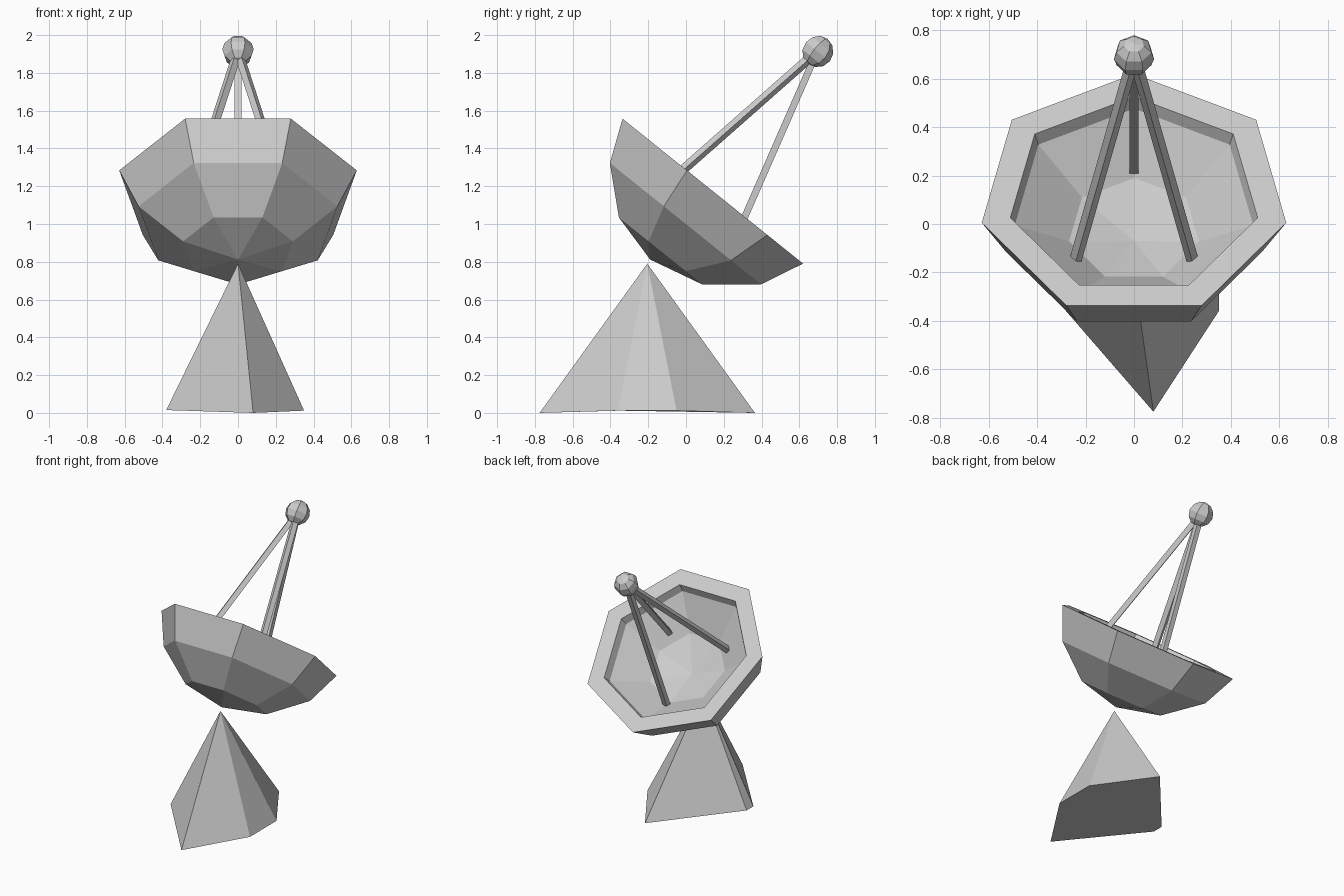
import bpy, bmesh, math
from mathutils import Vector, Matrix

if "Cube" in bpy.data.objects:
    bpy.data.objects.remove(bpy.data.objects["Cube"])

SIDES = 7
# Shared dish frame: local z is the dish axis, origin at the rim centre
DISH = Matrix.Translation((0, 0.117, 1.194)) @ Matrix.Rotation(math.radians(-38.75), 4, 'X')


def finish(name, bm, matrix=Matrix()):
    bmesh.ops.recalc_face_normals(bm, faces=bm.faces[:])
    mesh = bpy.data.meshes.new(name)
    bm.to_mesh(mesh)
    bm.free()
    ob = bpy.data.objects.new(name, mesh)
    bpy.context.collection.objects.link(ob)
    ob.matrix_world = matrix
    return ob


def lathe(name, profile, matrix):
    """Revolve (radius, height) points; radius 0 makes a pole."""
    bm = bmesh.new()
    rings = []
    for r, z in profile:
        if r == 0:
            rings.append([bm.verts.new((0, 0, z))] * SIDES)
        else:
            rings.append([bm.verts.new((r * math.sin(a), r * math.cos(a), z))
                          for a in (2 * math.pi * i / SIDES for i in range(SIDES))])
    for lo, hi in zip(rings, rings[1:]):
        for i in range(SIDES):
            j = (i + 1) % SIDES
            bm.faces.new(list(dict.fromkeys((lo[i], lo[j], hi[j], hi[i]))))
    return finish(name, bm, matrix)


# Thick dish bowl: outside, flat rim, inside
lathe("dish", [(0, -0.49), (0.298, -0.42), (0.54, -0.225), (0.645, 0),
               (0.524, 0), (0.505, -0.055), (0.275, -0.226), (0, -0.30)], DISH)

# Receiver ball on the dish axis
FEED = Vector((0, 0, 0.924))
R = 0.085
ball = [(R * math.sin(math.pi * k / 6) if 0 < k < 6 else 0, -R * math.cos(math.pi * k / 6))
        for k in range(7)]
lathe("receiver", ball, DISH @ Matrix.Translation(FEED))

# Three square struts from the bowl surface to the receiver
for name, angle, foot_r, foot_z in (("lower_strut", 0, 0.31, -0.225),
                                    ("left_strut", -128.57, 0.313, -0.20),
                                    ("right_strut", 128.57, 0.313, -0.20)):
    a = math.radians(angle)
    foot = Vector((foot_r * math.sin(a), foot_r * math.cos(a), foot_z))
    axis = FEED - foot
    z = axis.normalized()
    x = Vector((math.cos(a), -math.sin(a), 0))
    y = z.cross(x)
    frame = Matrix((x, y, z)).transposed().to_4x4()
    bm = bmesh.new()
    bmesh.ops.create_cube(bm, size=1)
    bmesh.ops.scale(bm, vec=(0.036, 0.036, axis.length), verts=bm.verts[:])
    finish(name, bm, DISH @ Matrix.Translation((foot + FEED) / 2) @ frame)

# Faceted pyramid base, symmetric about the apex in y
half = [(-0.38, -0.04, 0.015), (0.08, -0.57, 0), (0.35, -0.155, 0.012)]
outline = half + [(x, -y, z) for x, y, z in reversed(half)]
bm = bmesh.new()
ring = [bm.verts.new((x, y, z)) for x, y, z in outline]
apex = bm.verts.new((0, 0, 0.79))
for p, q in zip(ring, ring[1:] + ring[:1]):
    bm.faces.new((p, q, apex))
bm.faces.new(ring[::-1])
finish("base", bm, Matrix.Translation((0, -0.205, 0)))
